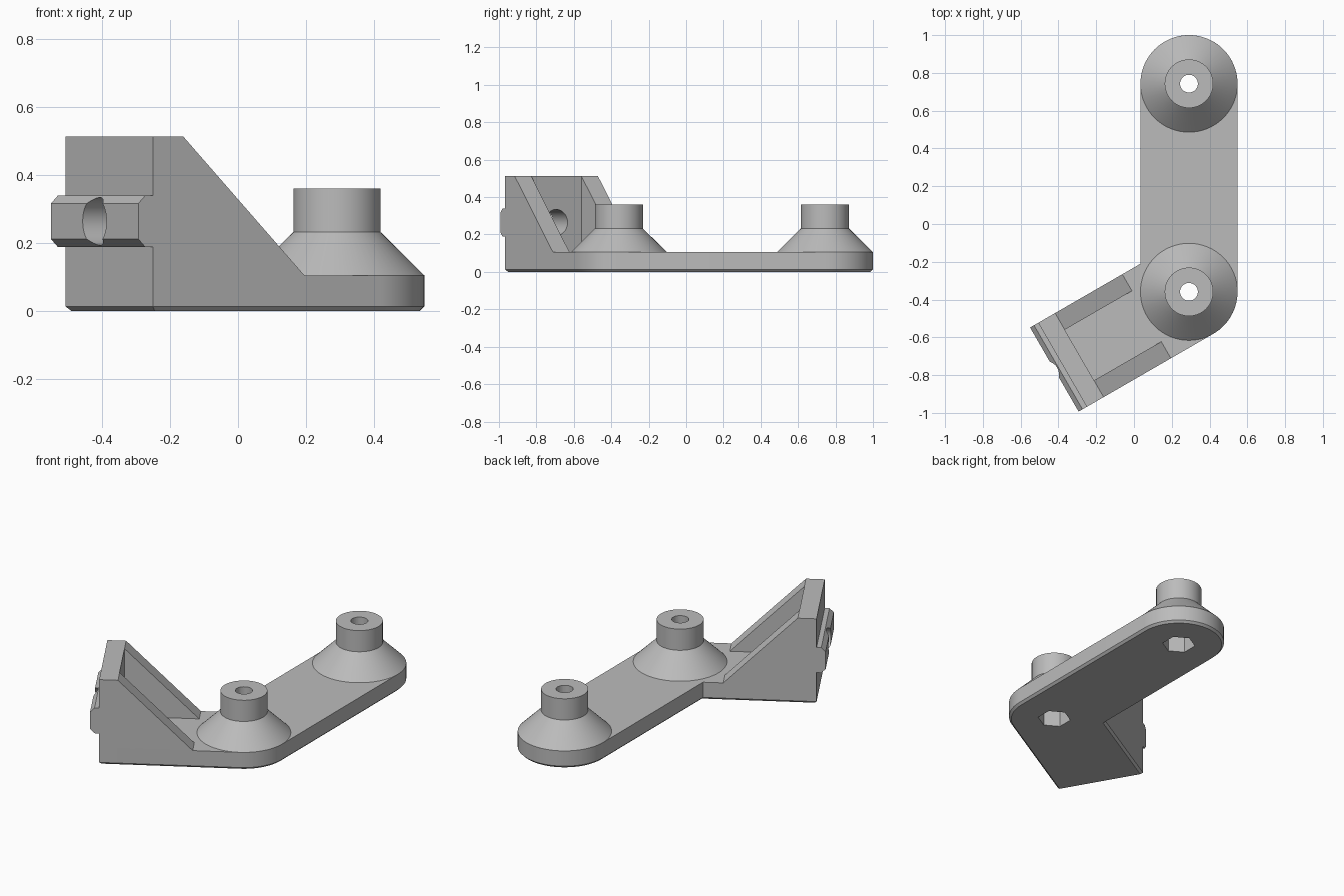
import bpy, bmesh, math
from mathutils import Matrix, Vector

if "Cube" in bpy.data.objects:
    bpy.data.objects.remove(bpy.data.objects["Cube"])

R = 0.257                      # half width of the strap
CX, Y_BACK, Y_FRONT = 0.291, 0.743, -0.359
U_WALL, U_RAIL = 0.773, 0.823  # arm lengths to the wall face and rail face
TOP = 0.105                    # plate thickness
ARM = Matrix.Translation((CX, Y_FRONT, 0)) @ Matrix.Rotation(math.radians(210), 4, 'Z')

grey = bpy.data.materials.new("grey plastic")
grey.diffuse_color = (0.5, 0.5, 0.5, 1)
grey.use_nodes = True
grey.node_tree.nodes["Principled BSDF"].inputs["Base Color"].default_value = grey.diffuse_color


def make(name, bm, smooth=False):
    bmesh.ops.recalc_face_normals(bm, faces=bm.faces)
    me = bpy.data.meshes.new(name)
    bm.to_mesh(me)
    bm.free()
    me.materials.append(grey)
    ob = bpy.data.objects.new(name, me)
    bpy.context.collection.objects.link(ob)
    if smooth:
        bpy.ops.object.select_all(action='DESELECT')
        ob.select_set(True)
        bpy.context.view_layer.objects.active = ob
        bpy.ops.object.shade_smooth_by_angle(angle=math.radians(30))
    return ob


def loft(name, rings, smooth=False):
    """Closed solid through equally long rings of points."""
    bm = bmesh.new()
    vs = [[bm.verts.new(p) for p in ring] for ring in rings]
    n = len(vs[0])
    for a, b in zip(vs, vs[1:]):
        for i in range(n):
            j = (i + 1) % n
            bm.faces.new((a[i], a[j], b[j], b[i]))
    bm.faces.new(vs[0])
    bm.faces.new(vs[-1])
    return make(name, bm, smooth)


def arm_prism(name, profile, v0, v1):
    """Extrude a (u, z) side profile across the arm."""
    return loft(name, [[ARM @ Vector((u, v, z)) for u, z in profile] for v in (v0, v1)])


def circle(x, y, z, r, n=64, turn=0.0):
    return [(x + r * math.cos(turn + math.tau * i / n),
             y + r * math.sin(turn + math.tau * i / n), z) for i in range(n)]


def cut(ob, cutter):
    m = ob.modifiers.new("cut", 'BOOLEAN')
    m.operation, m.solver, m.object = 'DIFFERENCE', 'EXACT', cutter
    cutter.hide_render = True
    cutter.hide_set(True)


def outline(inset, z):
    """Bent strap outline: square arm end, round corner, round far end."""
    r, u = R - inset, U_WALL - inset
    pts = [(ARM @ Vector((u, r, 0)))[:2]]
    for cy, a0, a1, n in ((Y_FRONT, -60, 0, 14), (Y_BACK, 0, 180, 40)):
        for i in range(n + 1):
            a = math.radians(a0 + (a1 - a0) * i / n)
            pts.append((CX + r * math.cos(a), cy + r * math.sin(a)))
    # inner corner where the two strap edges meet
    k = r * (1 - 0.5) / math.cos(math.radians(30))
    pts.append((ARM @ Vector((k, -r, 0)))[:2])
    pts.append((ARM @ Vector((u, -r, 0)))[:2])
    return [(x, y, z) for x, y in pts]


# bent base plate with a chamfered bottom edge
base = loft("base_plate", [outline(0.013, 0), outline(0, 0.013), outline(0, TOP)], True)

# conical bosses with a screw hole and a hexagonal pocket underneath
for label, y in (("back", Y_BACK), ("front", Y_FRONT)):
    boss = loft(label + "_boss", [circle(CX, y, z, r) for r, z in
                ((R, TOP), (R / 2, 0.232), (R / 2, 0.36))], True)
    pocket = loft(label + "_pocket_cutter",
                  [circle(CX, y, z, 0.093, 6, math.pi / 6) for z in (-0.1, 0.18)])
    hole = loft(label + "_hole_cutter", [circle(CX, y, z, 0.047, 40) for z in (0.15, 0.5)])
    cut(boss, pocket)
    cut(boss, hole)
    cut(base, pocket)

# upright mounting wall at the arm end
wall = arm_prism("mounting_wall",
                 [(0.67, TOP), (U_WALL, TOP), (U_WALL, 0.513), (0.67, 0.513)], -R, R)

# sloping side ribs
for label, s in (("left", 1), ("right", -1)):
    arm_prism(label + "_rib", [(0.259, TOP), (0.67, TOP), (0.67, 0.513)], s * R, s * 0.155)

# bevelled locating rail on the wall's outer face
rail = arm_prism("locating_rail",
                 [(U_WALL, 0.188), (0.799, 0.188), (U_RAIL, 0.212),
                  (U_RAIL, 0.316), (0.799, 0.34), (U_WALL, 0.34)], -R, R)

# bolt hole through wall and rail
bolt = loft("bolt_hole_cutter",
            [[ARM @ Vector((u, y, z)) for y, z, _ in circle(0, 0.264, 0, 0.07, 48)]
             for u in (0.5, 1.0)], True)
cut(wall, bolt)
cut(rail, bolt)
